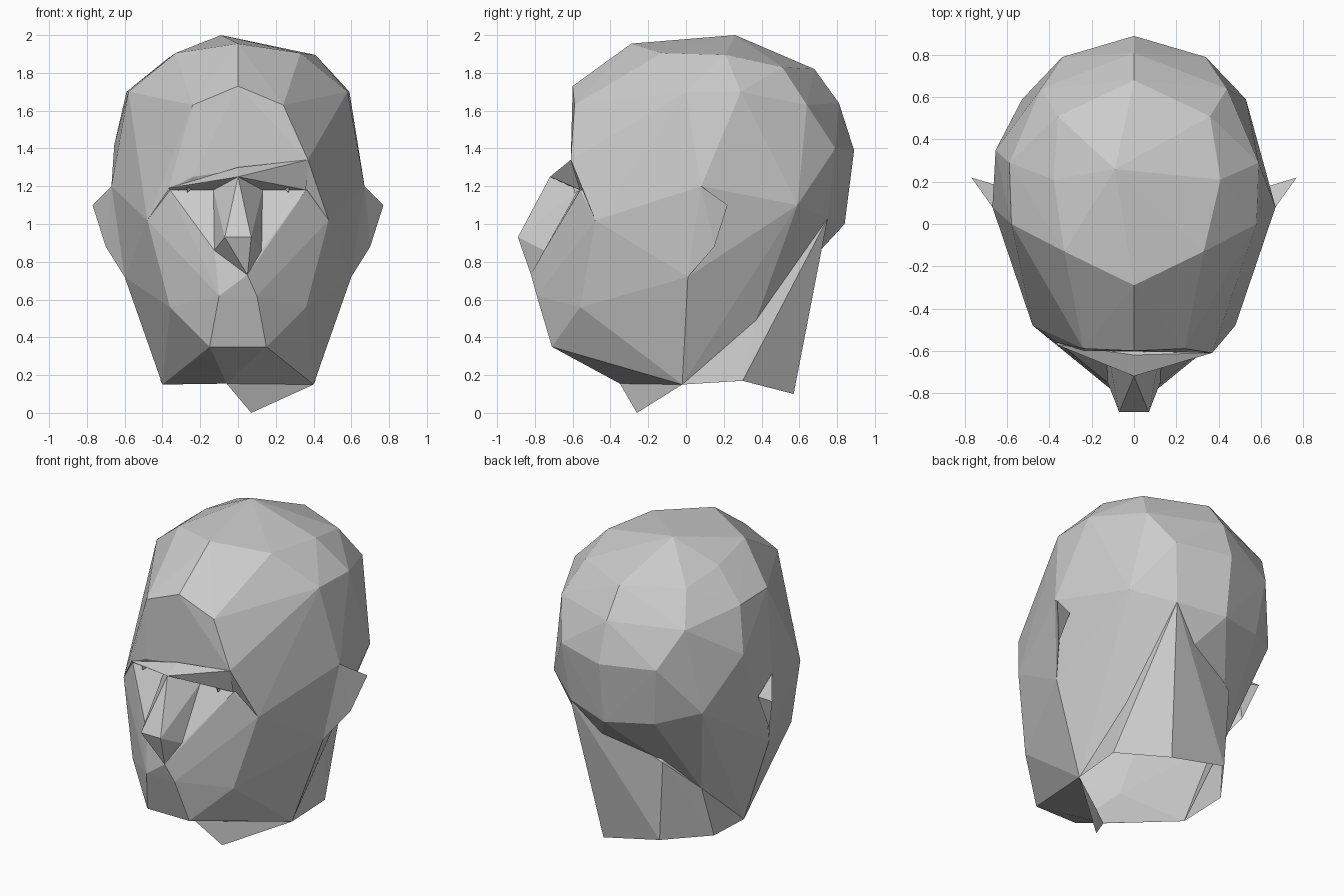
import bpy, bmesh

if "Cube" in bpy.data.objects:
    bpy.data.objects.remove(bpy.data.objects["Cube"])

clay = bpy.data.materials.new("clay_grey")
clay.diffuse_color = (0.6, 0.6, 0.6, 1)
clay.use_nodes = True
clay.node_tree.nodes["Principled BSDF"].inputs["Base Color"].default_value = clay.diffuse_color


def both(*points):
    """Return the points together with their mirror images."""
    return [(s * x, y, z) for x, y, z in points for s in (1, -1)]


def faceted(name, points):
    """Flat faceted solid wrapped around a few corner points."""
    bm = bmesh.new()
    for p in points:
        bm.verts.new(p)
    res = bmesh.ops.convex_hull(bm, input=bm.verts)
    loose = {e for e in res["geom_interior"] + res["geom_unused"]
             if isinstance(e, bmesh.types.BMVert)}
    bmesh.ops.delete(bm, geom=list(loose), context='VERTS')
    bmesh.ops.recalc_face_normals(bm, faces=bm.faces)
    mesh = bpy.data.meshes.new(name)
    bm.to_mesh(mesh)
    bm.free()
    mesh.materials.append(clay)
    obj = bpy.data.objects.new(name, mesh)
    bpy.context.collection.objects.link(obj)
    return obj


def merge(base, other):
    """Weld another solid into the base."""
    mod = base.modifiers.new("weld", 'BOOLEAN')
    mod.operation, mod.solver, mod.object = 'UNION', 'EXACT', other
    bpy.context.view_layer.update()
    dg = bpy.context.evaluated_depsgraph_get()
    mesh = bpy.data.meshes.new_from_object(base.evaluated_get(dg))
    base.modifiers.clear()
    base.data = mesh
    bpy.data.objects.remove(other)


# Shared landmarks (right side)
cheekbone = (0.48, -0.48, 1.02)
ear_top = (0.67, 0.08, 1.20)
ear_front = (0.60, 0.00, 0.85)
ear_root = (0.60, 0.01, 0.72)
jaw_corner = (0.40, -0.02, 0.15)
neck_side = (0.37, 0.37, 0.49)
eye_outer = (0.36, -0.56, 1.18)
eye_inner = (0.13, -0.57, 1.18)
nostril = (0.125, -0.75, 0.86)
bridge = (0, -0.72, 1.25)
throat_root = (-0.06, -0.35, 0.155)

# Cranium, slightly uneven between the sides
head = faceted("head", both(
    (0.24, -0.59, 1.63), (0.33, -0.13, 1.905), (0.58, 0.0, 1.70),
    (0.59, 0.29, 1.70), (0.36, 0.51, 1.83),
    (0.44, 0.64, 1.63), (0.34, 0.79, 1.40), (0.53, 0.59, 1.10),
    (0.30, 0.75, 1.03), cheekbone, ear_top, ear_front, ear_root,
    jaw_corner, neck_side) + [
    (-0.09, 0.26, 2.0), (0.41, 0.21, 1.895), (-0.38, 0.21, 1.87),
    (-0.655, 0.35, 1.42), (0, -0.29, 1.955), (0, -0.60, 1.73),
    (0, 0.68, 1.82), (0, 0.81, 1.64), (0, 0.89, 1.39), (0, 0.84, 1.0),
    (0.37, -0.61, 1.34), (-0.24, -0.60, 1.25), (-0.37, -0.56, 1.18)])

# Face and jaw
face = faceted("face", both(
    eye_outer, eye_inner, cheekbone, ear_top, ear_front, ear_root,
    (0.36, -0.56, 0.56), (0.10, -0.79, 0.62), (0.15, -0.71, 0.35),
    nostril, jaw_corner) + [(0.05, -0.82, 0.73), throat_root])

# Neck, with a twisted back
neck = faceted("neck", both(
    neck_side, jaw_corner, (0.41, 0.30, 0.17), (0.2, -0.2, 0.25)) + [
    (0.30, 0.75, 1.03), (0.19, 0.57, 0.10), (-0.21, 0.57, 0.19),
    (-0.24, 0.58, 0.70), (0, 0.3, 1.1)])

merge(head, face)
merge(head, neck)

# Leave the underside of the neck open
bm = bmesh.new()
bm.from_mesh(head.data)
bm.normal_update()
cap = [f for f in bm.faces if f.normal.z < -0.7
       and f.calc_center_median().z < 0.22 and f.calc_center_median().y > -0.3]
bmesh.ops.delete(bm, geom=cap, context='FACES')
bm.to_mesh(head.data)
bm.free()

# Throat flap hanging under the jaw
faceted("throat", [throat_root, jaw_corner, (0.07, -0.26, 0.0),
                   (0.12, -0.20, 0.12)])

# Brow ridge, higher on one side
faceted("brow", both(eye_outer, eye_inner) + [
    bridge, (0, -0.62, 1.30), (0.37, -0.61, 1.34), (-0.37, -0.57, 1.19)])

# Nose
faceted("nose", both(eye_inner, (0.07, -0.89, 0.93), nostril) + [
    bridge, (0.05, -0.82, 0.73)])

for side, s in (("right", 1), ("left", -1)):
    # Ears: upper flap and lobe
    def ear_part(name, pts):
        faceted(f"{side}_{name}", [(s * x, y, z) for x, y, z in pts])
    ear_part("ear_flap", [ear_top, (0.77, 0.22, 1.10), (0.70, 0.15, 0.88),
                          (0.64, 0.09, 0.98), (0.64, 0.18, 1.08)])
    ear_part("ear_lobe", [ear_top, ear_root, ear_front,
                          (0.70, 0.15, 0.88), (0.64, 0.09, 0.98)])
    # Tiny eyelid folds
    ear_part("eyelid", [(0.27, -0.60, 1.21), (0.24, -0.57, 1.19),
                        (0.27, -0.59, 1.165), (0.27, -0.55, 1.18)])
